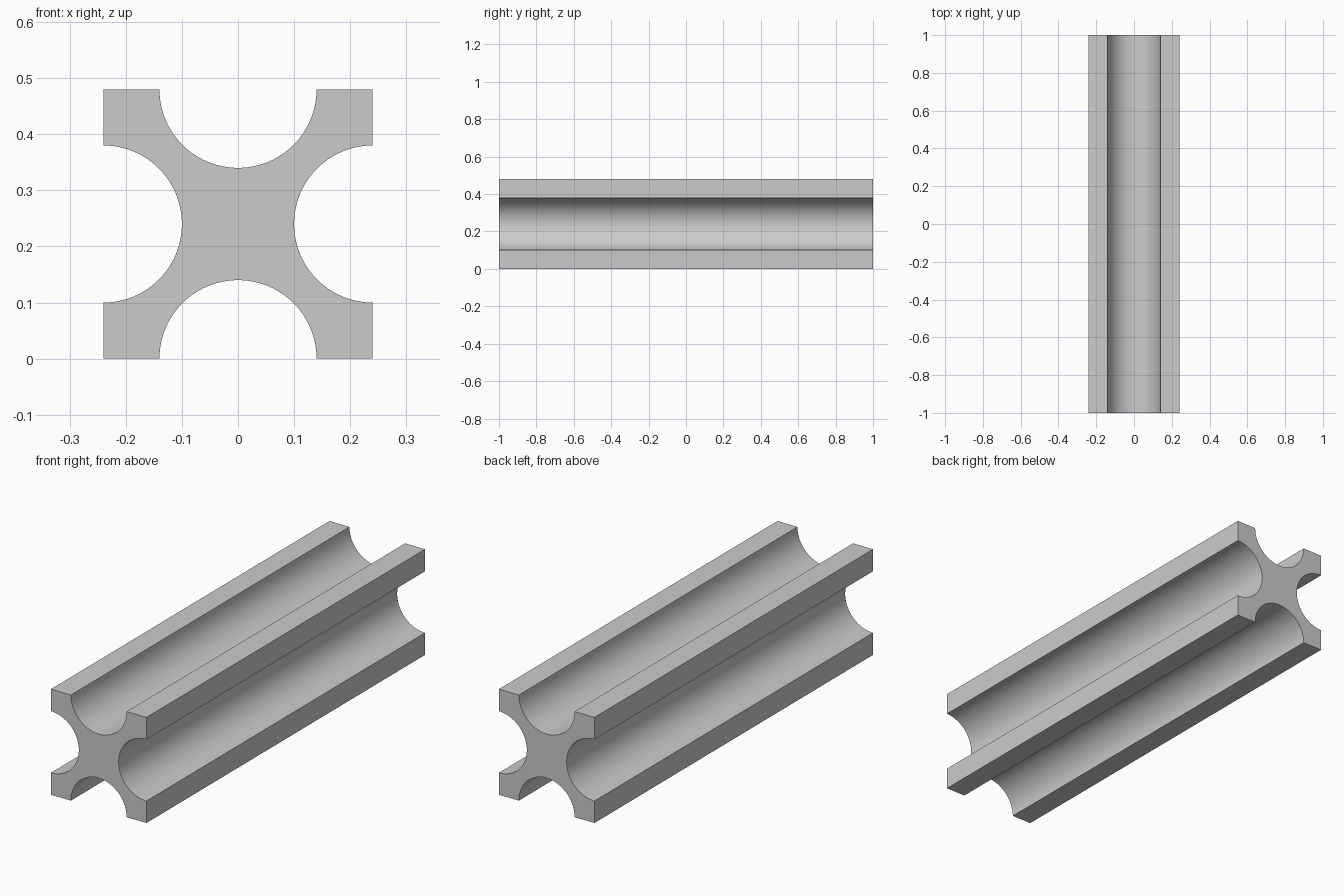
import bpy
import bmesh
from math import sin, cos, pi, radians
from mathutils import Matrix, Vector

cube = bpy.data.objects.get("Cube")
if cube:
    bpy.data.objects.remove(cube, do_unlink=True)

HALF = 0.24      # half the width of the square section
RADIUS = 0.14    # radius of the channel in each side
LENGTH = 2.0
STEPS = 48       # segments per channel

# Plain grey material
grey = bpy.data.materials.new("plain grey")
grey.use_nodes = True
colour = (0.6, 0.6, 0.6, 1)
grey.diffuse_color = colour
grey.node_tree.nodes["Principled BSDF"].inputs["Base Color"].default_value = colour


def side_points():
    """Corner followed by the half-round channel of the top side."""
    points = [Vector((-HALF, 0, HALF))]
    for i in range(STEPS + 1):
        a = pi + pi * i / STEPS
        points.append(Vector((RADIUS * cos(a), 0, HALF + RADIUS * sin(a))))
    return points


# Cross-section: one side turned round the axis four times
bm = bmesh.new()
verts = []
for turn in range(4):
    rotation = Matrix.Rotation(turn * pi / 2, 3, "Y")
    for p in side_points():
        verts.append(bm.verts.new(rotation @ p + Vector((0, -LENGTH / 2, HALF))))
section = bm.faces.new(verts)

# Extrude the section into the full bar
result = bmesh.ops.extrude_face_region(bm, geom=[section], use_keep_orig=True)
moved = [g for g in result["geom"] if isinstance(g, bmesh.types.BMVert)]
bmesh.ops.translate(bm, verts=moved, vec=(0, LENGTH, 0))
bmesh.ops.recalc_face_normals(bm, faces=bm.faces)

mesh = bpy.data.meshes.new("channelled_bar")
bm.to_mesh(mesh)
bm.free()
mesh.materials.append(grey)
bar = bpy.data.objects.new("channelled_bar", mesh)
bpy.context.collection.objects.link(bar)

# Smooth channels, sharp edges
bpy.ops.object.select_all(action="DESELECT")
bar.select_set(True)
bpy.context.view_layer.objects.active = bar
bpy.ops.object.shade_smooth_by_angle(angle=radians(30))
